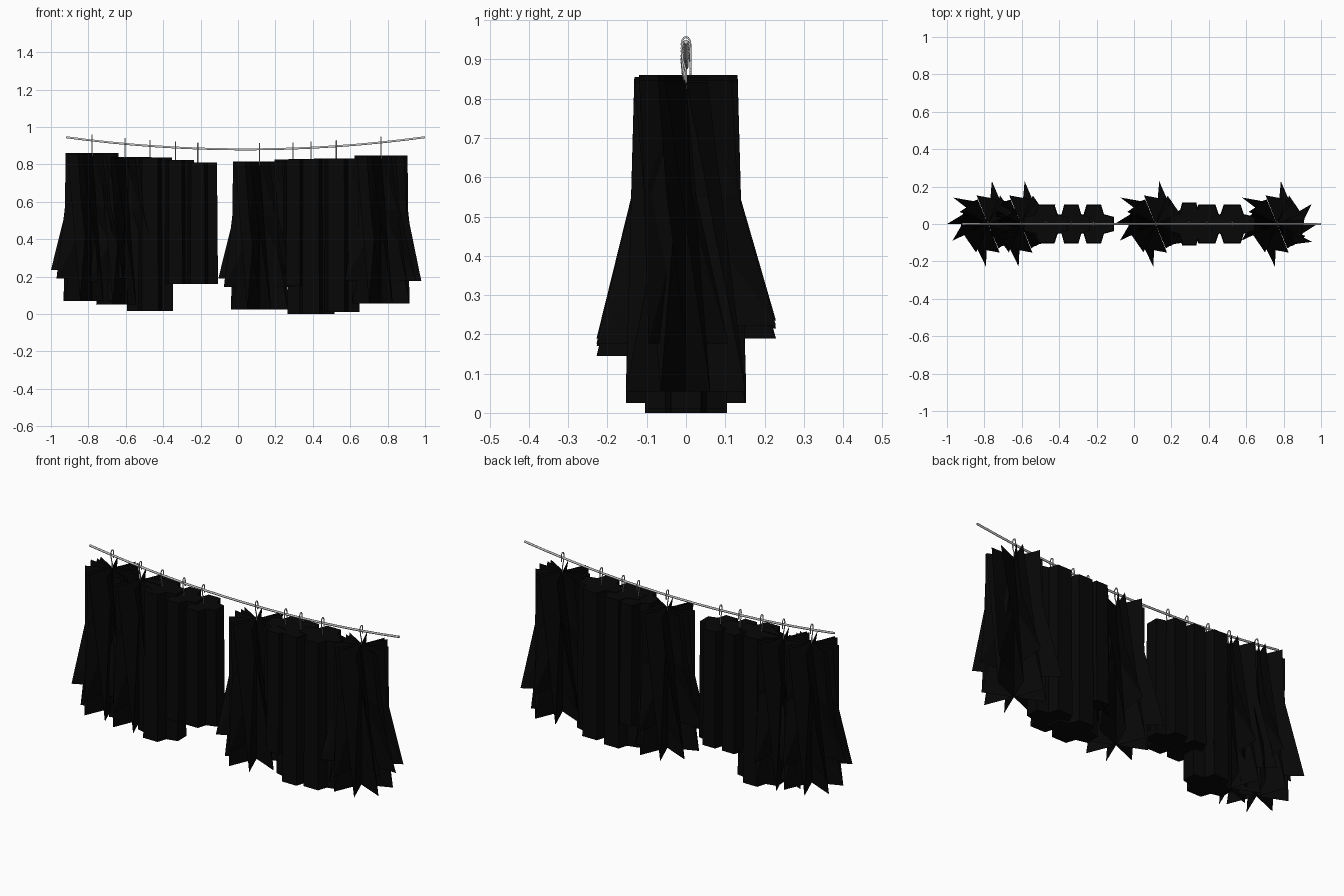
import bpy, bmesh, math

if "Cube" in bpy.data.objects:
    bpy.data.objects.remove(bpy.data.objects["Cube"])

black = bpy.data.materials.new("black_cloth")
black.diffuse_color = (0.002, 0.002, 0.002, 1)
black.use_nodes = True
black.node_tree.nodes["Principled BSDF"].inputs["Base Color"].default_value = black.diffuse_color


def line_z(x):
    return 0.88 + 0.065 * ((x - 0.04) / 0.96) ** 2


def finish(name, bm):
    me = bpy.data.meshes.new(name)
    bm.to_mesh(me)
    bm.free()
    me.materials.append(black)
    ob = bpy.data.objects.new(name, me)
    bpy.context.collection.objects.link(ob)
    return ob


def half_card(bm, x, profile):
    """Cloth panel from the centre line outward; profile rows: (z, radius, degrees)."""
    rows = []
    for z, r, a in profile:
        t = math.radians(a)
        rows.append((bm.verts.new((x, 0, z)),
                     bm.verts.new((x + r * math.cos(t), r * math.sin(t), z))))
    for (a, b), (c, d) in zip(rows, rows[1:]):
        bm.faces.new((a, b, d))
        bm.faces.new((a, d, c))


def wire(name, points, radius, sides):
    cu = bpy.data.curves.new(name, 'CURVE')
    cu.dimensions = '3D'
    cu.bevel_depth = radius
    cu.bevel_resolution = sides
    cu.use_fill_caps = True
    sp = cu.splines.new('POLY')
    sp.points.add(len(points) - 1)
    for p, co in zip(sp.points, points):
        p.co = (*co, 1)
    ob = bpy.data.objects.new(name, cu)
    bpy.context.collection.objects.link(ob)


# folded narrow drape: plus-shaped pleats
PLEAT = [(1, -.36), (1, .36), (.5, .5), (.36, 1), (-.36, 1), (-.5, .5),
         (-1, .36), (-1, -.36), (-.5, -.5), (-.36, -1), (.36, -1), (.5, -.5)]


def drape(x, top, bottom, hx, hy):
    bm = bmesh.new()
    loops = [[bm.verts.new((x + u * hx * s, v * hy * s, z)) for u, v in PLEAT]
             for z, s in ((top, .95), (bottom, 1))]
    a, b = loops
    for i in range(12):
        j = (i + 1) % 12
        bm.faces.new((a[i], a[j], b[j], b[i]))
    bm.faces.new(a)
    bm.faces.new(b)
    bmesh.ops.recalc_face_normals(bm, faces=bm.faces)
    finish("narrow_drape", bm)


# flared skirt of twisted panels around a straight inner bundle
TIPS = [(0, .215), (30, .215), (85, .23), (143, .235), (180, .22),
        (205, .21), (267, .228), (333, .21)]


def skirt(x, top, bottom):
    bm = bmesh.new()
    for a, r in TIPS:
        d = .625 if a in (85, 180) else .67
        half_card(bm, x, [(top, .142, a - 30), (top - .29, .146, a - 20), (top - d, r, a)])
    finish("flared_skirt", bm)
    bm = bmesh.new()
    for k in range(8):
        a = 45 * k
        half_card(bm, x, [(top - .005, .142, a - 22), (bottom, .165, a + 22)])
    finish("inner_bundle", bm)


# sagging line
wire("hanging_line", [(x, 0, line_z(x)) for x in
                      [-.92 + 1.92 * i / 16 for i in range(17)]], .006, 1)

# narrow garments: x, top, bottom, half width, half depth
for g in [(-.47, .837, .015, .123, .105), (-.335, .822, .160, .105, .105),
          (-.215, .810, .160, .108, .105), (.295, .825, .150, .105, .115),
          (.39, .828, .000, .125, .105), (.525, .832, .010, .125, .105)]:
    drape(*g)

# wide garments: x, top, bottom
for g in [(-.78, .860, .070), (-.605, .840, .050), (.115, .815, .025), (.765, .847, .055)]:
    skirt(*g)

# hooks bent over the line
for x in (-.78, -.605, -.47, -.335, -.215, .115, .295, .39, .525, .765):
    z = line_z(x)
    arc = [(x, .011 * math.cos(t), z + .012 + .018 * math.sin(t))
           for t in [math.pi * k / 6 for k in range(7)]]
    wire("hook", [(x, .011, z - .02)] + arc + [(x, -.008, z - .02), (x, 0, z - .045),
                                               (x, 0, z - .10)], .003, 1)
